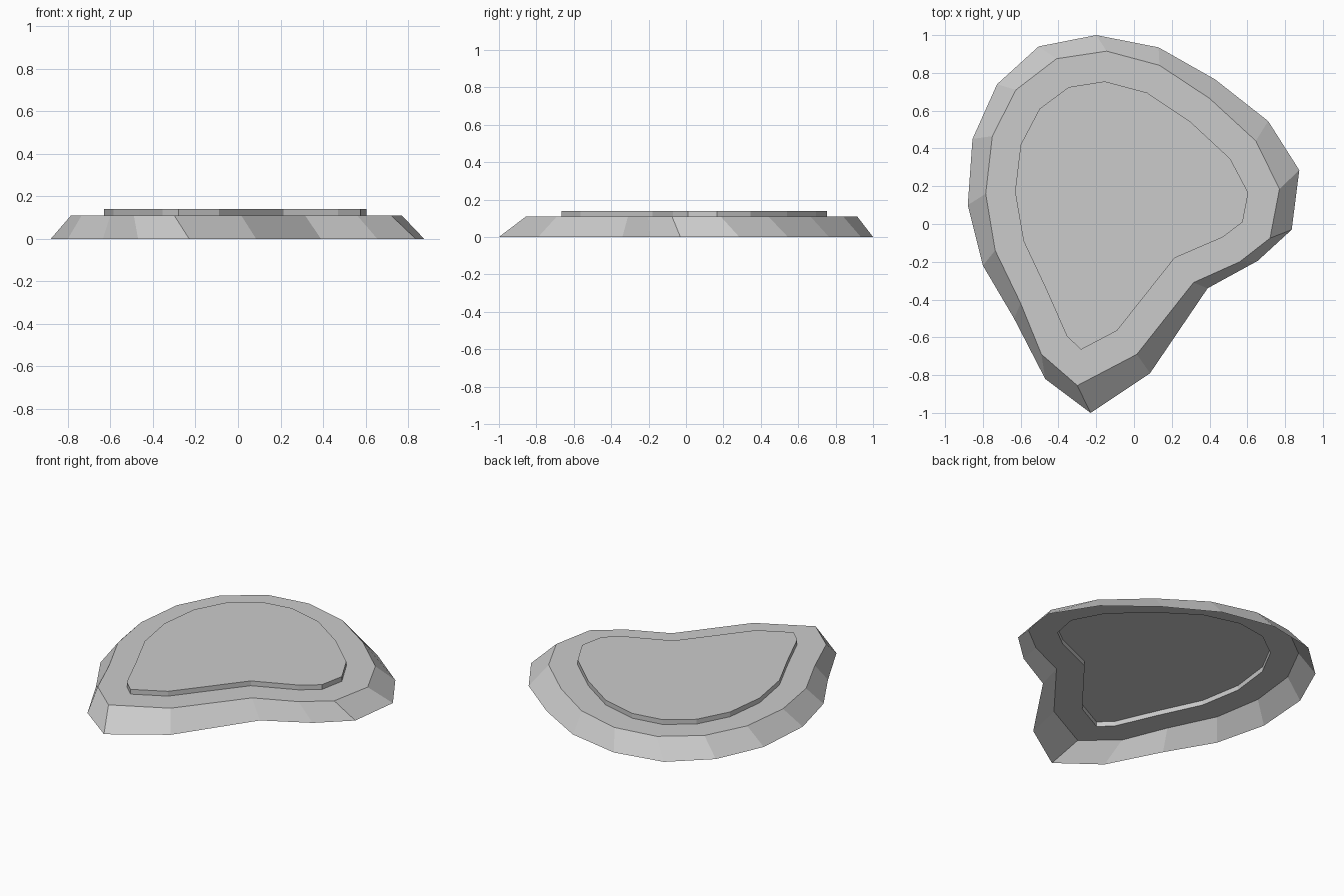
import bpy, bmesh

# Plan-view outlines, all starting at the back and running clockwise
FOOT = [(-.20, 1), (.13, .935), (.43, .765), (.71, .545), (.875, .285), (.835, -.03),
        (.655, -.195), (.39, -.34), (.085, -.79), (-.23, -1), (-.47, -.82), (-.635, -.50),
        (-.80, -.22), (-.88, .10), (-.855, .45), (-.725, .74), (-.505, .94)]
SHOULDER = [(-.145, .915), (.135, .84), (.40, .665), (.645, .44), (.77, .185), (.72, -.075),
            (.56, -.20), (.315, -.31), (.015, -.69), (-.30, -.855), (-.49, -.69), (-.60, -.42),
            (-.735, -.14), (-.785, .16), (-.75, .465), (-.625, .71), (-.41, .875)]
PLATEAU = [(-.155, .755), (.07, .695), (.30, .54), (.51, .345), (.605, .165), (.575, .01),
           (.47, -.07), (.215, -.18), (-.09, -.565), (-.28, -.665), (-.355, -.595), (-.465, -.345),
           (-.585, -.09), (-.63, .17), (-.60, .42), (-.50, .61), (-.345, .725)]


def lofted_shell(name, levels):
    """Bridge the outlines in order and cap the last; the underside stays open."""
    bm = bmesh.new()
    rings = [[bm.verts.new((x, y, z)) for x, y in outline] for outline, z in levels]
    for lower, upper in zip(rings, rings[1:]):
        n = len(lower)
        for i in range(n):
            j = (i + 1) % n
            bm.faces.new((lower[j], lower[i], upper[i], upper[j]))
    bm.faces.new(rings[-1][::-1])
    mesh = bpy.data.meshes.new(name)
    bm.to_mesh(mesh)
    bm.free()
    obj = bpy.data.objects.new(name, mesh)
    bpy.context.collection.objects.link(obj)
    return obj


# Sloped rim, flat ledge, vertical step and raised top
lofted_shell("stone_slab", [(FOOT, 0), (SHOULDER, .11), (PLATEAU, .11), (PLATEAU, .14)])
